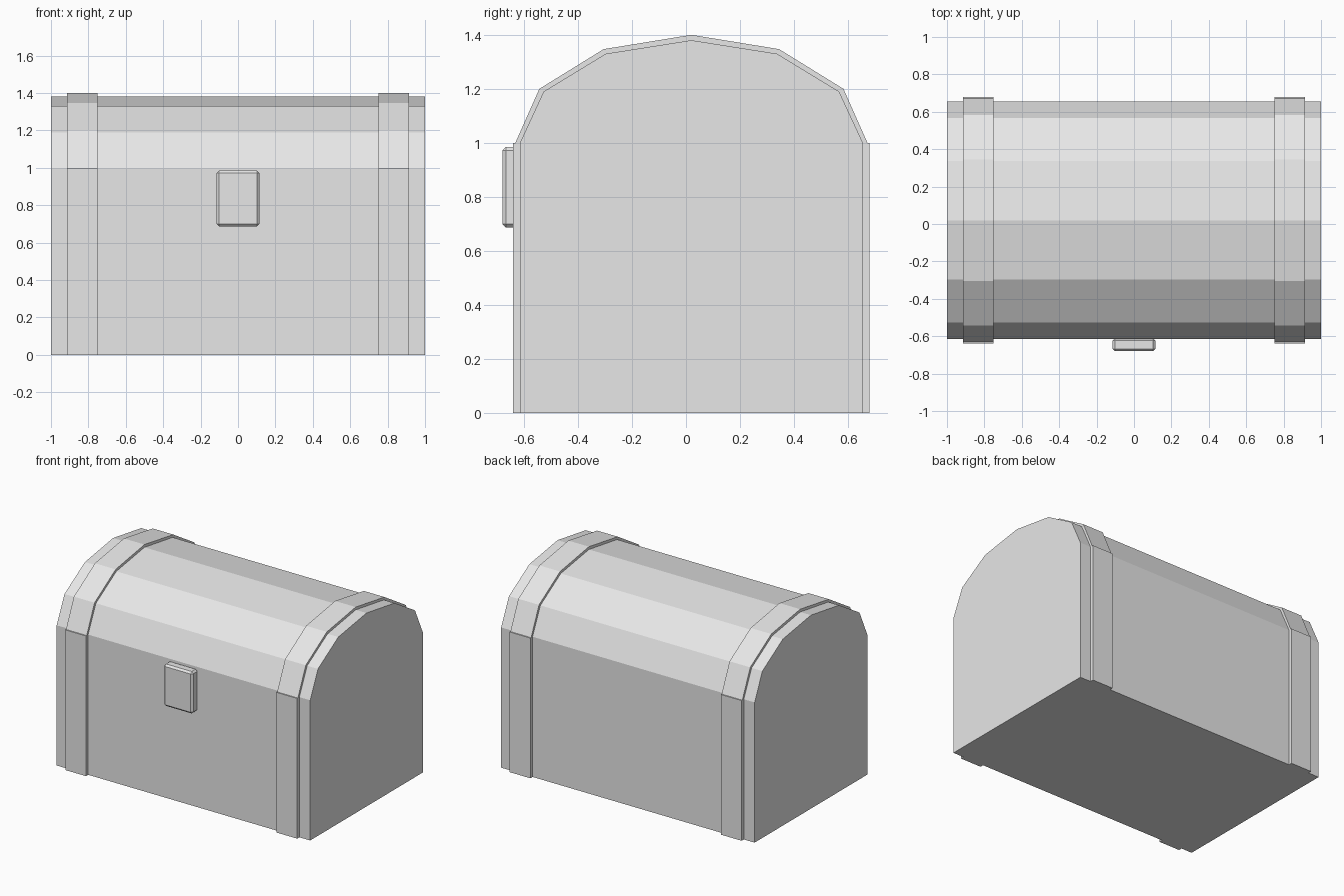
import bpy, bmesh

if "Cube" in bpy.data.objects:
    bpy.data.objects.remove(bpy.data.objects["Cube"])

Y0 = 0.02  # the chest body sits slightly back to balance the latch

grey = bpy.data.materials.new("light grey")
grey.diffuse_color = (0.8, 0.8, 0.8, 1)
grey.use_nodes = True
grey.node_tree.nodes["Principled BSDF"].inputs["Base Color"].default_value = grey.diffuse_color


def finish(name, bm):
    bmesh.ops.recalc_face_normals(bm, faces=bm.faces)
    mesh = bpy.data.meshes.new(name)
    bm.to_mesh(mesh)
    bm.free()
    mesh.materials.append(grey)
    obj = bpy.data.objects.new(name, mesh)
    bpy.context.collection.objects.link(obj)
    return obj


def arch(half):
    """Mirror a half profile (y, z), ending at the apex, into a full outline."""
    return [(-y, z) for y, z in half] + [(y, z) for y, z in reversed(half[:-1])]


def prism(name, outline, x0, x1):
    """Extrude a (y, z) outline along x."""
    bm = bmesh.new()
    face = bm.faces.new([bm.verts.new((x0, y + Y0, z)) for y, z in outline])
    ext = bmesh.ops.extrude_face_region(bm, geom=[face])
    moved = [v for v in ext["geom"] if isinstance(v, bmesh.types.BMVert)]
    bmesh.ops.translate(bm, verts=moved, vec=(x1 - x0, 0, 0))
    return finish(name, bm)


def box(name, x, y, z, bevel=0):
    bm = bmesh.new()
    bmesh.ops.create_cube(bm, size=1)
    for v in bm.verts:
        v.co = [lo + (c + 0.5) * (hi - lo) for c, (lo, hi) in zip(v.co, (x, y, z))]
    if bevel:
        bmesh.ops.bevel(bm, geom=bm.edges[:], offset=bevel, segments=1,
                        affect='EDGES', profile=0.5)
    return finish(name, bm)


# Chest body with its faceted, domed lid
lid = [(0.635, 1.0), (0.547, 1.19), (0.317, 1.33), (0, 1.38)]
prism("chest_body", arch([(0.635, 0)] + lid), -1, 1)

# Straps: an arched band over the lid, and upright bands front and back
strap = [(0.652, 1.0), (0.563, 1.2), (0.325, 1.347), (0, 1.4)]
inner = [(y * 0.99, z - 0.005) for y, z in lid]
inner[0] = (0.63, 1.0)
for side, x0, x1 in (("left", -0.915, -0.752), ("right", 0.752, 0.915)):
    prism("lid_strap_" + side, arch(strap) + arch(inner)[::-1], x0, x1)
    box("front_strap_" + side, (x0, x1), (Y0 - 0.66, Y0 - 0.633), (0, 1))
    box("back_strap_" + side, (x0, x1), (Y0 + 0.633, Y0 + 0.66), (0, 1))

# Bevelled latch plate on the front
box("latch", (-0.114, 0.114), (-0.68, -0.61), (0.686, 0.985), 0.013)
